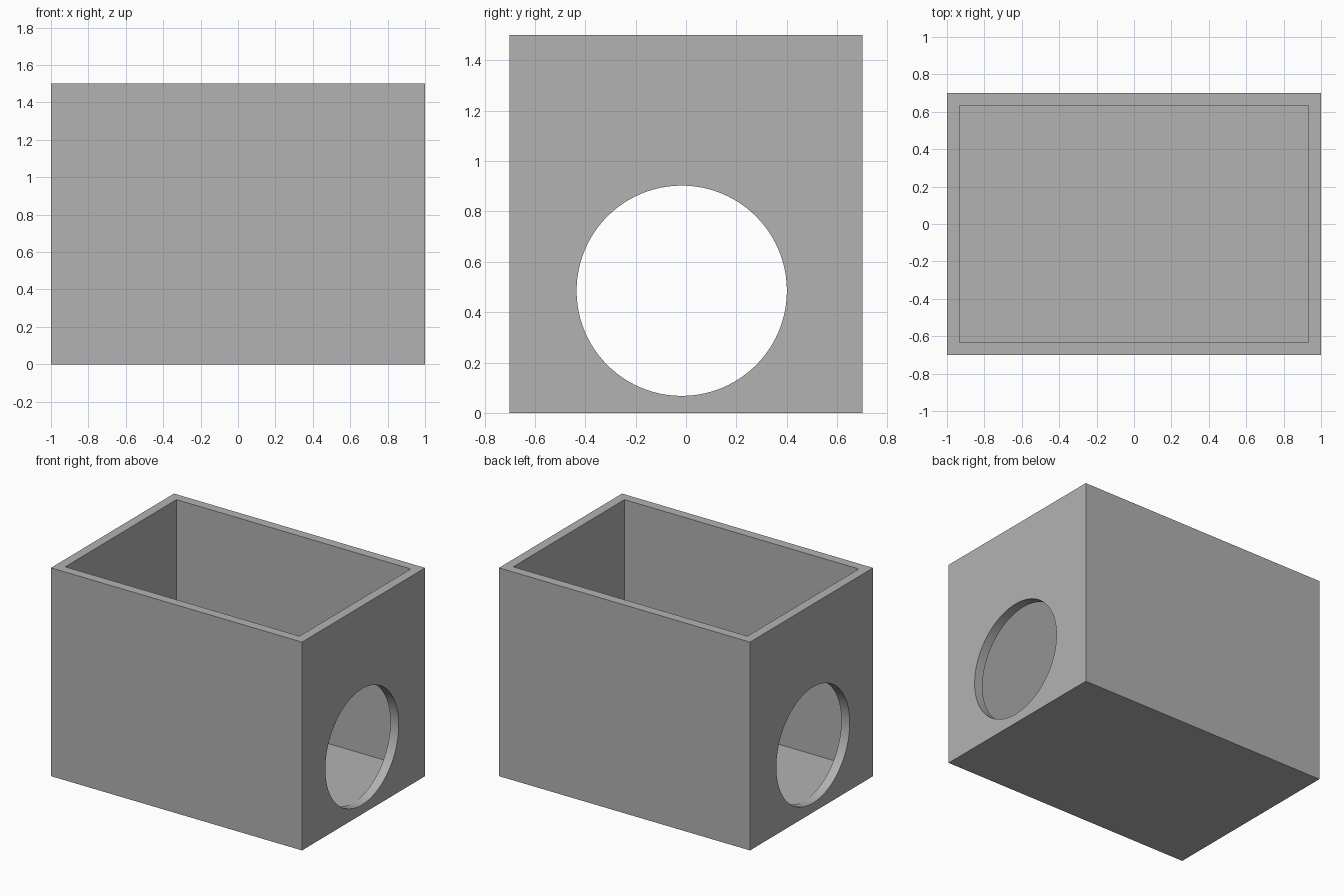
import bpy

# Remove the default cube
default = bpy.data.objects.get("Cube")
if default:
    bpy.data.objects.remove(default, do_unlink=True)

WALL = 0.067
SIZE = (2.0, 1.4, 1.5)

# Single grey material
grey = bpy.data.materials.new("plain_grey")
grey.use_nodes = True
colour = (0.448, 0.448, 0.448, 1)
grey.diffuse_color = colour
grey.node_tree.nodes["Principled BSDF"].inputs["Base Color"].default_value = colour


def block(name, size, base):
    """Box standing on height base, centred on the z axis."""
    bpy.ops.mesh.primitive_cube_add(size=1, location=(0, 0, base + size[2] / 2))
    obj = bpy.context.object
    obj.name = name
    obj.scale = size
    bpy.ops.object.transform_apply(location=True, rotation=True, scale=True)
    obj.data.materials.append(grey)
    return obj


def cut(target, cutter):
    """Subtract cutter from target and remove the cutter."""
    mod = target.modifiers.new("cut", "BOOLEAN")
    mod.operation = "DIFFERENCE"
    mod.solver = "EXACT"
    mod.object = cutter
    bpy.ops.object.select_all(action="DESELECT")
    bpy.context.view_layer.objects.active = target
    target.select_set(True)
    bpy.ops.object.modifier_apply(modifier=mod.name)
    bpy.data.objects.remove(cutter, do_unlink=True)


# Open-topped box
box = block("open_box", SIZE, 0)
cavity = block("cavity_cutter", (SIZE[0] - 2 * WALL, SIZE[1] - 2 * WALL, SIZE[2]), WALL)
cut(box, cavity)

# Round opening through both end walls
bpy.ops.mesh.primitive_cylinder_add(
    vertices=96, radius=0.4175, depth=3,
    location=(0, -0.017, 0.485), rotation=(0, 1.570796, 0))
hole = bpy.context.object
hole.name = "hole_cutter"
hole.data.materials.append(grey)
cut(box, hole)

# Smooth hole rims, sharp box edges
bpy.ops.object.shade_smooth_by_angle(angle=0.52)
